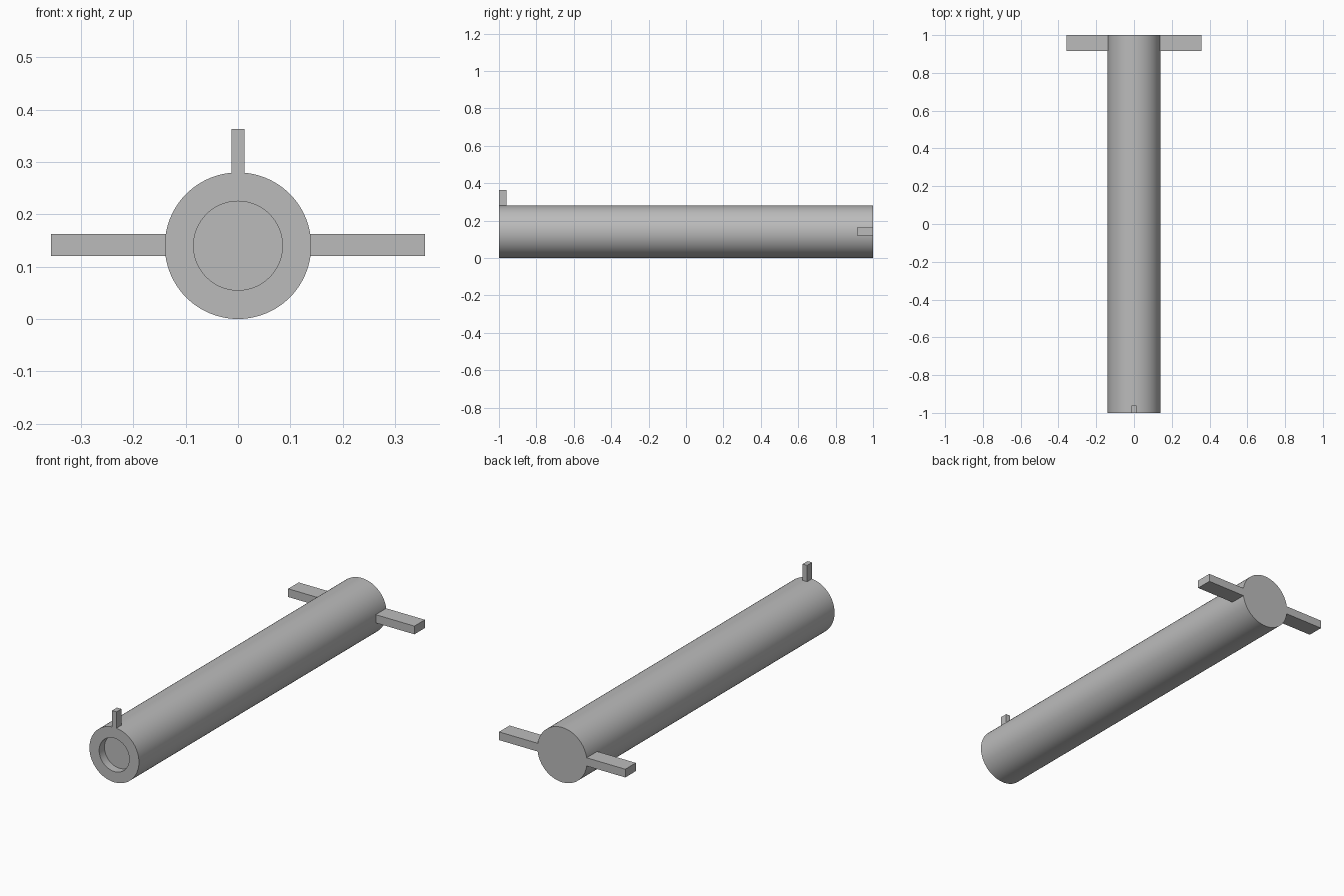
import bpy
import bmesh
import math
from mathutils import Vector

cube = bpy.data.objects.get("Cube")
if cube:
    bpy.data.objects.remove(cube, do_unlink=True)

RADIUS, BORE, HALF, DEPTH = 0.14, 0.085, 1.0, 0.043
SIDES = 96

grey = bpy.data.materials.new("plain grey")
grey.use_nodes = True
colour = (0.5, 0.5, 0.5, 1)
grey.diffuse_color = colour
grey.node_tree.nodes["Principled BSDF"].inputs["Base Color"].default_value = colour


def add_object(name, bm):
    bmesh.ops.recalc_face_normals(bm, faces=bm.faces)
    mesh = bpy.data.meshes.new(name)
    bm.to_mesh(mesh)
    bm.free()
    obj = bpy.data.objects.new(name, mesh)
    bpy.context.collection.objects.link(obj)
    mesh.materials.append(grey)
    return obj


def add_box(name, low, high):
    low, high = Vector(low), Vector(high)
    bm = bmesh.new()
    bmesh.ops.create_cube(bm, size=1)
    bmesh.ops.scale(bm, vec=high - low, verts=bm.verts)
    bmesh.ops.translate(bm, vec=(low + high) / 2, verts=bm.verts)
    return add_object(name, bm)


# Tube: rings of (radius, y) from the back cap, over the rim, to the bore floor
bm = bmesh.new()
profile = [(RADIUS, HALF), (RADIUS, -HALF), (BORE, -HALF), (BORE, DEPTH - HALF)]
rings = []
for r, y in profile:
    angles = [2 * math.pi * i / SIDES for i in range(SIDES)]
    rings.append([bm.verts.new((r * math.cos(a), y, RADIUS + r * math.sin(a)))
                  for a in angles])
for a, b in zip(rings, rings[1:]):
    for i in range(SIDES):
        j = (i + 1) % SIDES
        bm.faces.new((a[i], a[j], b[j], b[i]))
bm.faces.new(rings[0])
bm.faces.new(rings[-1])
tube = add_object("tube", bm)
bpy.context.view_layer.objects.active = tube
tube.select_set(True)
bpy.ops.object.shade_smooth_by_angle(angle=math.radians(30))

# Side bars at the back end, rooted just inside the tube wall
for side, name in ((1, "left_bar"), (-1, "right_bar")):
    xs = sorted((side * 0.138, side * 0.357))
    add_box(name, (xs[0], 0.915, 0.12), (xs[1], HALF, 0.162))

# Upright post at the front end
add_box("front_post", (-0.0125, -HALF, 0.278), (0.0125, -0.96, 0.363))
